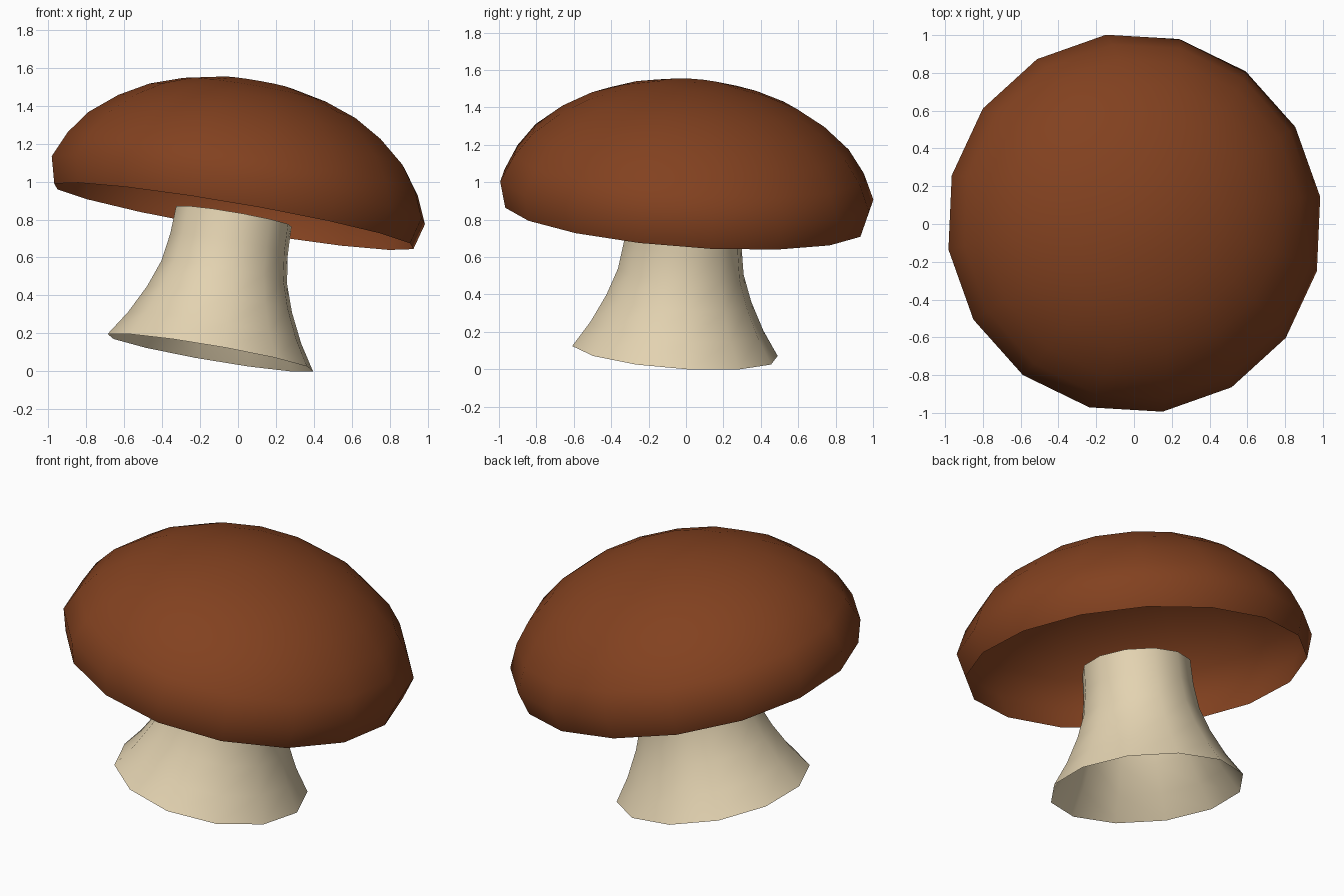
import bpy, bmesh, math
from mathutils import Vector, Matrix

if "Cube" in bpy.data.objects:
    bpy.data.objects.remove(bpy.data.objects["Cube"])

# The whole mushroom leans: its axis is the normal of the cap rim plane
AXIS = Vector((0.172, 0.074, 1.0)).normalized()
TILT = Vector((0, 0, 1)).rotation_difference(AXIS).to_matrix().to_4x4()
PLACE = Matrix.Translation((-0.022, -0.006, 0.817)) @ TILT
PHASE = math.radians(8.3)


def lathe(name, profile, sides, mat, pole=None):
    """Turn (radius, height) rings, bottom to top, into an open shell."""
    bm = bmesh.new()
    rings = []
    for r, h in profile:
        rings.append([bm.verts.new((r * math.cos(PHASE + math.tau * i / sides),
                                    r * math.sin(PHASE + math.tau * i / sides), h))
                      for i in range(sides)])
    for a, b in zip(rings, rings[1:]):
        for i in range(sides):
            j = (i + 1) % sides
            bm.faces.new((a[i], a[j], b[j], b[i]))
    if pole is not None:
        top = bm.verts.new((0, 0, pole))
        for i in range(sides):
            bm.faces.new((rings[-1][i], rings[-1][(i + 1) % sides], top))
    bm.transform(PLACE)
    bm.normal_update()
    me = bpy.data.meshes.new(name)
    bm.to_mesh(me)
    bm.free()
    me.materials.append(mat)
    ob = bpy.data.objects.new(name, me)
    bpy.context.collection.objects.link(ob)
    bpy.ops.object.select_all(action='DESELECT')
    ob.select_set(True)
    bpy.context.view_layer.objects.active = ob
    bpy.ops.object.shade_smooth_by_angle(angle=math.radians(50))
    return ob


def material(name, rgb):
    m = bpy.data.materials.new(name)
    m.diffuse_color = (*rgb, 1.0)
    m.use_nodes = True
    m.node_tree.nodes["Principled BSDF"].inputs["Base Color"].default_value = m.diffuse_color
    return m


brown = material("cap brown", (0.225, 0.053, 0.014))
cream = material("stem cream", (0.77, 0.65, 0.44))

# Domed cap shell with a small inward lip, open below
lathe("cap", [(0.972, 0.0), (1.01, 0.14), (0.948, 0.280), (0.857, 0.405),
              (0.716, 0.522), (0.562, 0.611), (0.388, 0.673), (0.192, 0.715)],
      16, brown, pole=0.728)

# Flared hollow stem reaching up to the rim plane of the cap
lathe("stem", [(0.556, -0.732), (0.468, -0.597), (0.392, -0.445), (0.340, -0.30),
               (0.318, -0.15), (0.312, 0.0)],
      12, cream)
